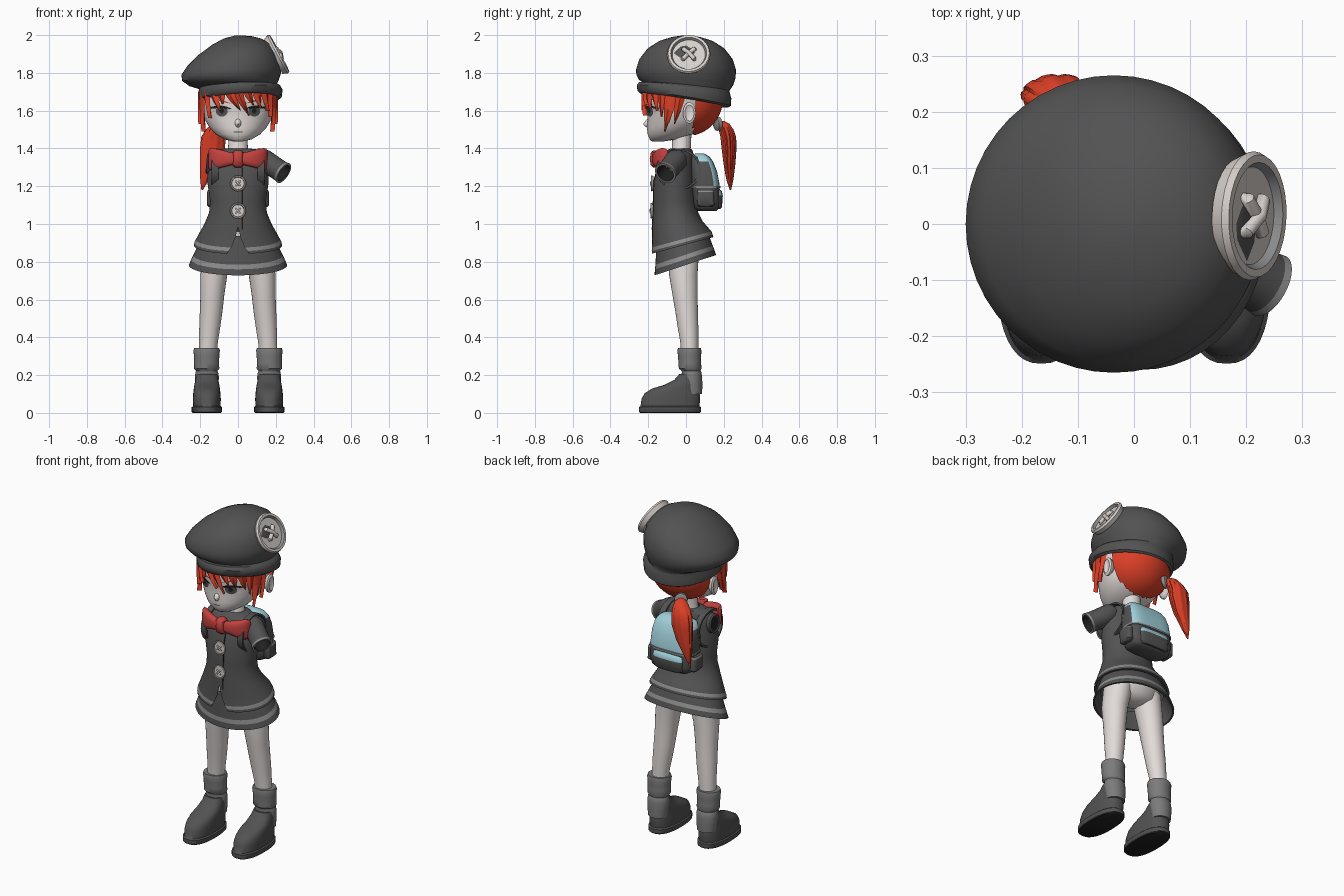
import bpy, bmesh, math
from mathutils import Matrix, Vector

COLS = {"charcoal": (.085, .085, .085), "black": (.015, .015, .015), "trim_grey": (.27, .27, .27),
        "sock_grey": (.2, .2, .2), "skin": (.76, .71, .69), "hair_red": (.72, .05, .02),
        "bow_red": (.56, .055, .05), "light_blue": (.35, .63, .70), "button_ivory": (.68, .63, .6),
        "eye_grey": (.09, .085, .085)}
MATS = {}
for k, c in COLS.items():
    MATS[k] = bpy.data.materials.new(k)
    MATS[k].diffuse_color = (*c, 1)


def finish(name, bm, mats, angle=45):
    bmesh.ops.remove_doubles(bm, verts=bm.verts, dist=1e-5)
    bmesh.ops.recalc_face_normals(bm, faces=bm.faces)
    me = bpy.data.meshes.new(name)
    bm.to_mesh(me)
    bm.free()
    for m in mats:
        me.materials.append(MATS[m])
    me.shade_smooth()
    me.set_sharp_from_angle(angle=math.radians(angle))
    ob = bpy.data.objects.new(name, me)
    bpy.context.collection.objects.link(ob)
    return ob


def loft(name, rings, mats, bands={}, n=40, M=None, p=2, slope=(0, 0), flute=0, gaps=None, caps=True, rule=None):
    """Stack of rings (z, cx, cy, rx, ry[, sx, sy]); bands maps a ring gap to a material index."""
    bm = bmesh.new()
    loops = []
    for j, r in enumerate(rings):
        z, cx, cy, rx, ry = r[:5]
        sx, sy = r[5:7] if len(r) > 5 else slope
        g = gaps[j] if gaps else 0
        row = []
        for i in range(n + 1 if gaps else n):
            t = -math.pi / 2 + g + (2 * math.pi - 2 * g) * i / n
            c, s = math.cos(t), math.sin(t)
            f = 1 - flute * (i % 4 == 0)
            dx = rx * f * math.copysign(abs(c) ** (2 / p), c)
            dy = ry * f * math.copysign(abs(s) ** (2 / p), s)
            v = Vector((cx + dx, cy + dy, z + sx * dx + sy * dy))
            row.append(bm.verts.new(M @ v if M else v))
        loops.append(row)
    for j in range(len(rings) - 1):
        a, b = loops[j], loops[j + 1]
        for i in range(n):
            k = i + 1 if gaps else (i + 1) % n
            f = bm.faces.new((a[i], a[k], b[k], b[i]))
            f.material_index = bands.get(j, 0)
    if caps:
        bm.faces.new(loops[0][::-1])
        bm.faces.new(loops[-1])
    bmesh.ops.recalc_face_normals(bm, faces=bm.faces)
    bm.normal_update()
    if rule:
        for f in bm.faces:
            f.material_index = rule(f)
    return finish(name, bm, mats)


def aim(pos, direction):
    return Matrix.Translation(pos) @ Vector(direction).to_track_quat('Z', 'Y').to_matrix().to_4x4()


def button(name, pos, normal, r):
    M = aim(pos, normal)
    prof = [(-.12, .9), (.1, 1), (.2, .95), (.2, .83), (.08, .76), (.08, .05)]
    loft(name, [(z * r, 0, 0, q * r, q * r) for z, q in prof], ["button_ivory", "trim_grey"], {3: 1}, M=M, n=32)
    for i, a in enumerate((45, -45)):  # crossed thread
        R = M @ Matrix.Rotation(math.radians(a), 4, 'Z') @ Matrix.Rotation(math.pi / 2, 4, 'Y')
        loft(name + "_thread", [(t * r, -h * r, 0, q * r, q * r) for t, h, q in
             ((-.45, .08, .04), (-.38, .15, .11), (0, .2 + .05 * i, .1), (.38, .15, .11), (.45, .08, .04))],
             ["button_ivory"], M=R, n=12)


# hat: rolled band and slouched crown
loft("hat", [(1.69, .012, -.01, .185, .21, .05, -.16), (1.655, .012, -.01, .205, .235, .05, -.16),
             (1.665, .012, -.01, .22, .247, .05, -.16), (1.70, .012, -.01, .224, .25, .05, -.14),
             (1.722, .008, -.008, .215, .24, .05, -.12), (1.728, .0, 0, .205, .23, .05, -.1),
             (1.75, -.02, 0, .238, .25, .08, -.06), (1.78, -.033, 0, .262, .262, .09, -.03),
             (1.815, -.036, 0, .264, .265, .1, 0), (1.87, -.03, 0, .24, .248, .15, 0),
             (1.925, -.02, 0, .193, .205, .17, 0), (1.965, -.008, 0, .13, .145, .13, 0),
             (1.988, 0, 0, .075, .08, .08, 0), (1.998, .005, 0, .02, .02, 0, 0)], ["charcoal"], n=48)
button("hat_button", (.2, .015, 1.893), (.88, -.03, .47), .115)

# head
HEAD = [(1.437, 0, -.15, .025, .03), (1.448, 0, -.12, .072, .072), (1.475, 0, -.085, .118, .118),
        (1.51, 0, -.06, .15, .147), (1.55, 0, -.04, .175, .163), (1.6, 0, -.035, .19, .172),
        (1.65, 0, -.03, .195, .185), (1.71, 0, -.02, .195, .19)]
loft("head", HEAD, ["skin"], n=48)
loft("neck", [(1.36, 0, -.03, .07, .055), (1.40, 0, -.025, .052, .05), (1.5, 0, -.02, .05, .05)], ["skin"], n=24)
loft("nose", [(-.005, 0, 0, .02, .028), (.012, 0, -.004, .013, .018), (.024, 0, -.006, .004, .005)], ["skin"], n=12,
     M=Matrix.Translation((0, -.2, 1.535)) @ Matrix.Rotation(math.pi / 2, 4, 'X'))


def face_y(x, z):
    for a, b in zip(HEAD, HEAD[1:]):
        if a[0] <= z <= b[0]:
            t = (z - a[0]) / (b[0] - a[0])
            cy, rx, ry = (a[k] + (b[k] - a[k]) * t for k in (2, 3, 4))
            return cy - ry * math.sqrt(max(0, 1 - (x / rx) ** 2))


def decal(name, pts, mat, off):
    """Thin painted plate laid on the curved face."""
    bm = bmesh.new()
    n = len(pts)
    put = lambda x, z: bm.verts.new((x, face_y(x, z) - off, z))
    mid = put(sum(q[0] for q in pts) / n, sum(q[1] for q in pts) / n)
    vs = [put(*q) for q in pts]
    for i in range(n):
        bm.faces.new((mid, vs[i], vs[(i + 1) % n]))
    finish(name, bm, [mat])


def oval(cx, cz, a, b, n=20):
    return [(cx + a * math.cos(2 * math.pi * i / n), cz + b * math.sin(2 * math.pi * i / n)) for i in range(n)]


for s in (-1, 1):
    decal("eye_white", oval(s * .088, 1.598, .05, .03), "button_ivory", .003)
    decal("iris", oval(s * .086, 1.598, .031, .029), "eye_grey", .005)
    decal("pupil", oval(s * .086, 1.6, .012, .015), "black", .007)
    decal("eyelash", [(s * x, z) for x, z in ((.03, 1.608), (.06, 1.622), (.1, 1.628), (.145, 1.62), (.142, 1.61),
          (.1, 1.616), (.06, 1.611))], "black", .008)
    decal("eyebrow", [(s * x, z) for x, z in ((.03, 1.636), (.08, 1.655), (.14, 1.664), (.08, 1.645))], "hair_red", .006)
    loft("ear", [(-.02, 0, 0, .02, .03), (0, 0, 0, .034, .055), (.012, 0, 0, .034, .056), (.018, 0, 0, .024, .042),
         (.012, 0, 0, .012, .028)], ["skin"], n=24,
         M=Matrix.Translation((s * .195, .018, 1.588)) @ Matrix(((0, 0, s, 0), (1, 0, 0, 0), (0, 1, 0, 0), (0, 0, 0, 1))))
decal("mouth", oval(0, 1.487, .026, .003), "eye_grey", .003)

# hair: back shell
bm = bmesh.new()
bmesh.ops.create_uvsphere(bm, u_segments=48, v_segments=28, radius=1,
                          matrix=Matrix.Translation((0, .0, 1.66)) @ Matrix.Diagonal((.207, .195, .195, 1)))
bmesh.ops.delete(bm, geom=[v for v in bm.verts if v.co.y < .03 or v.co.z > 1.76], context='VERTS')
finish("back_hair", bm, ["hair_red"])


def strand(name, a0, z0, a1, z1, w):
    """Pointed lock lying round the head; angles in degrees from the front."""
    bm = bmesh.new()
    rows = []
    for k in range(9):
        t = k / 8
        a, z = math.radians(a0 + (a1 - a0) * t ** 1.4), z0 + (z1 - z0) * t
        hw = w * (1 - t ** 1.6) / .2 + .002
        row = []
        for da, o in ((-hw, 0), (0, .014), (hw, 0), (0, -.012)):
            R = .198 + o
            row.append(bm.verts.new((math.sin(a + da) * R, -.035 - math.cos(a + da) * R * .95, z)))
        rows.append(row)
    for p, q in zip(rows, rows[1:]):
        for i in range(4):
            bm.faces.new((p[i], p[(i + 1) % 4], q[(i + 1) % 4], q[i]))
    finish(name, bm, ["hair_red"], 60)


for a0, a1, z1, w in ((-58, -48, 1.56, .032), (-42, -28, 1.60, .03), (-27, -24, 1.635, .026), (-14, 4, 1.60, .03),
                      (0, 17, 1.575, .026), (14, 24, 1.63, .026), (30, 36, 1.615, .03), (45, 52, 1.60, .03),
                      (60, 60, 1.57, .028)):
    strand("fringe_lock", a0, 1.71, a1, z1, w)
for s in (-1, 1):
    strand("side_lock", s * 76, 1.7, s * 66, 1.49, .04)
    strand("temple_lock", s * 92, 1.7, s * 82, 1.53, .03)

# ponytail and tie
loft("hair_tie", [(-.015, 0, 0, .028, .028), (-.01, 0, 0, .036, .036), (.01, 0, 0, .036, .036), (.015, 0, 0, .028, .028)],
     ["trim_grey"], n=24, M=aim((-.085, .168, 1.53), (-.4, .8, .1)))
loft("ponytail", [(1.18, -.19, .235, .004, .004), (1.24, -.175, .232, .025, .02), (1.32, -.15, .23, .052, .032),
     (1.40, -.135, .228, .066, .04), (1.46, -.13, .224, .065, .042), (1.50, -.118, .212, .054, .04),
     (1.53, -.105, .198, .036, .033), (1.545, -.098, .188, .014, .016)], ["hair_red"], n=40, flute=.09)

# jacket, open in an inverted V at the front hem
JS = (0, .27)
loft("jacket", [(1.40, 0, -.03, .06, .05), (1.395, 0, -.03, .105, .062), (1.37, 0, -.04, .145, .08),
     (1.32, 0, -.05, .158, .095), (1.22, 0, -.06, .162, .112), (1.12, 0, -.058, .148, .115),
     (1.06, 0, -.055, .153, .12), (1.0, 0, -.045, .178, .134, 0, .1), (.955, 0, -.033, .203, .147, 0, .2),
     (.918, 0, -.024, .222, .159, *JS), (.90, 0, -.022, .231, .163, *JS), (.886, 0, -.02, .234, .165, *JS),
     (.886, 0, -.02, .222, .153, *JS), (.96, 0, -.033, .19, .135, 0, .2)],
     ["charcoal", "trim_grey"], {9: 1}, n=48, caps=False,
     gaps=[0, 0, 0, 0, 0, 0, 0, 0, .07, .16, .21, .25, .25, .07])
loft("front_seam", [(.97, .022, -.178, .002, .004), (1.06, .022, -.173, .002, .004), (1.12, .022, -.172, .002, .004),
     (1.22, .022, -.171, .002, .004), (1.3, .022, -.149, .002, .004)], ["black"], n=8)
for z, y in ((1.215, -.177), (1.07, -.18)):
    button("jacket_button", (0, y, z), (0, -1, 0), .042)

# skirt
SK = (0, .33)
loft("skirt", [(.96, 0, -.03, .17, .12, 0, .2), (.9, 0, -.02, .205, .138, *SK), (.835, 0, -.01, .236, .152, *SK),
     (.812, 0, -.007, .247, .157, *SK), (.782, 0, -.004, .26, .163, *SK), (.782, 0, -.004, .25, .153, *SK),
     (.88, 0, -.02, .2, .13, *SK)], ["charcoal", "trim_grey"], {2: 1}, n=48, caps=False)
loft("hips", [(.80, 0, -.01, .05, .05), (.83, 0, -.01, .14, .085), (.9, 0, -.015, .175, .11), (.96, 0, -.03, .15, .1)],
     ["skin"], n=32)

# legs, socks and shoes
for s in (-1, 1):
    F = Matrix.Diagonal((s, 1, 1, 1))
    loft("leg", [(.3, .162, .02, .048, .045), (.38, .156, .017, .05, .048), (.46, .149, .01, .056, .055),
         (.54, .142, .003, .06, .06), (.62, .136, -.005, .063, .066), (.73, .128, -.014, .071, .075),
         (.88, .1, -.015, .08, .085)], ["skin"], n=28, M=F)
    loft("sock", [(.1, .165, .035, .056, .05), (.15, .165, .035, .061, .052), (.19, .165, .03, .064, .055),
         (.215, .165, .03, .06, .052), (.222, .165, .027, .057, .05), (.235, .166, .022, .067, .06),
         (.265, .166, .02, .066, .06), (.3, .166, .019, .067, .061), (.33, .166, .018, .07, .064),
         (.343, .166, .018, .066, .06), (.343, .163, .018, .05, .046)], ["sock_grey"], n=32, M=F)
    loft("shoe", [(0, .165, -.085, .074, .158), (.006, .165, -.085, .08, .164), (.03, .165, -.085, .08, .164),
         (.036, .165, -.085, .073, .156), (.075, .165, -.08, .074, .155), (.105, .165, -.073, .072, .145),
         (.13, .165, -.055, .069, .122), (.148, .165, -.025, .066, .09), (.175, .165, .002, .061, .064),
         (.205, .165, .014, .055, .05), (.205, .165, .014, .045, .042), (.16, .165, .014, .045, .042)],
         ["charcoal", "black"], n=40, M=F, p=2.4, rule=lambda f: int(f.calc_center_median().z < .004))

# bow tie: lofted sideways
for s in (-1, 1):
    T = Matrix(((0, 0, s, 0), (0, 1, 0, 0), (1, 0, 0, 0), (0, 0, 0, 1)))
    loft("bow_loop", [(.01, 1.345, -.155, .028, .02), (.05, 1.345, -.155, .037, .025), (.1, 1.345, -.142, .05, .028),
         (.135, 1.343, -.125, .059, .026), (.15, 1.343, -.112, .056, .02), (.157, 1.343, -.108, .045, .008)],
         ["bow_red"], n=28, M=T, p=2.6)
loft("bow_knot", [(1.30, 0, -.155, .018, .018), (1.31, 0, -.158, .028, .028), (1.345, 0, -.162, .026, .03),
     (1.38, 0, -.158, .028, .028), (1.39, 0, -.155, .018, .018)], ["bow_red"], n=24, p=2.8)

# short sleeve on one side, plain armhole on the other
loft("sleeve", [(-.03, 0, 0, .045, .045), (.0, 0, 0, .06, .058), (.05, 0, 0, .057, .057), (.11, 0, 0, .056, .056),
     (.128, 0, 0, .058, .058), (.142, 0, 0, .06, .06), (.142, 0, 0, .048, .048), (.05, 0, 0, .04, .04)],
     ["charcoal", "trim_grey", "black"], {4: 1, 5: 1, 6: 2}, n=28, M=aim((.135, -.05, 1.34), (.75, -.42, -.5)))
loft("armhole", [(0, 0, 0, .05, .058), (.02, 0, 0, .05, .056), (.026, 0, 0, .042, .048), (.022, 0, 0, .036, .042)],
     ["charcoal", "black"], n=28, M=aim((-.142, -.045, 1.32), (-1, 0, .1)),
     rule=lambda f: int(len(f.verts) > 4))

# backpack with coloured flap, pocket and straps
loft("backpack", [(1.07, 0, .11, .105, .05), (1.085, 0, .11, .13, .066), (1.12, 0, .11, .14, .072),
     (1.2, 0, .104, .142, .074), (1.22, 0, .102, .142, .074), (1.28, 0, .094, .14, .07), (1.33, 0, .084, .132, .06),
     (1.358, 0, .077, .115, .046), (1.372, 0, .073, .08, .025)], ["charcoal", "light_blue"], p=3.6, n=48,
     rule=lambda f: int(f.calc_center_median().z > 1.19 and (f.normal.y > .45 or f.normal.z > .5)))
loft("backpack_pocket", [(1.08, 0, .165, .08, .018), (1.09, 0, .165, .095, .026), (1.13, 0, .165, .1, .028),
     (1.15, 0, .165, .1, .03), (1.175, 0, .163, .097, .026), (1.185, 0, .16, .08, .016)],
     ["charcoal", "light_blue"], {3: 1, 4: 1}, p=3.2)
loft("backpack_trim", [(1.19, 0, .104, .146, .079), (1.20, 0, .104, .146, .079)], ["trim_grey"], p=3.6, n=48)
for s in (-1, 1):
    loft("side_pocket", [(1.09, s * .142, .105, .012, .035), (1.1, s * .142, .105, .022, .045),
         (1.17, s * .142, .103, .022, .045), (1.18, s * .142, .103, .016, .04)],
         ["charcoal", "trim_grey"], {2: 1}, p=3, n=24)
    bm = bmesh.new()  # shoulder strap: flat ring round the shoulder
    rows = []
    for i in range(32):
        a = 2 * math.pi * i / 32
        rows.append([bm.verts.new((s * (.122 + dx), -.04 + math.cos(a) * r * 1.06, 1.29 + math.sin(a) * r * .98))
                     for dx, r in ((-.018, .102), (.018, .102), (.018, .112), (-.018, .112))])
    for p, q in zip(rows, rows[1:] + rows[:1]):
        for k in range(4):
            bm.faces.new((p[k], p[(k + 1) % 4], q[(k + 1) % 4], q[k]))
    finish("shoulder_strap", bm, ["charcoal"])
